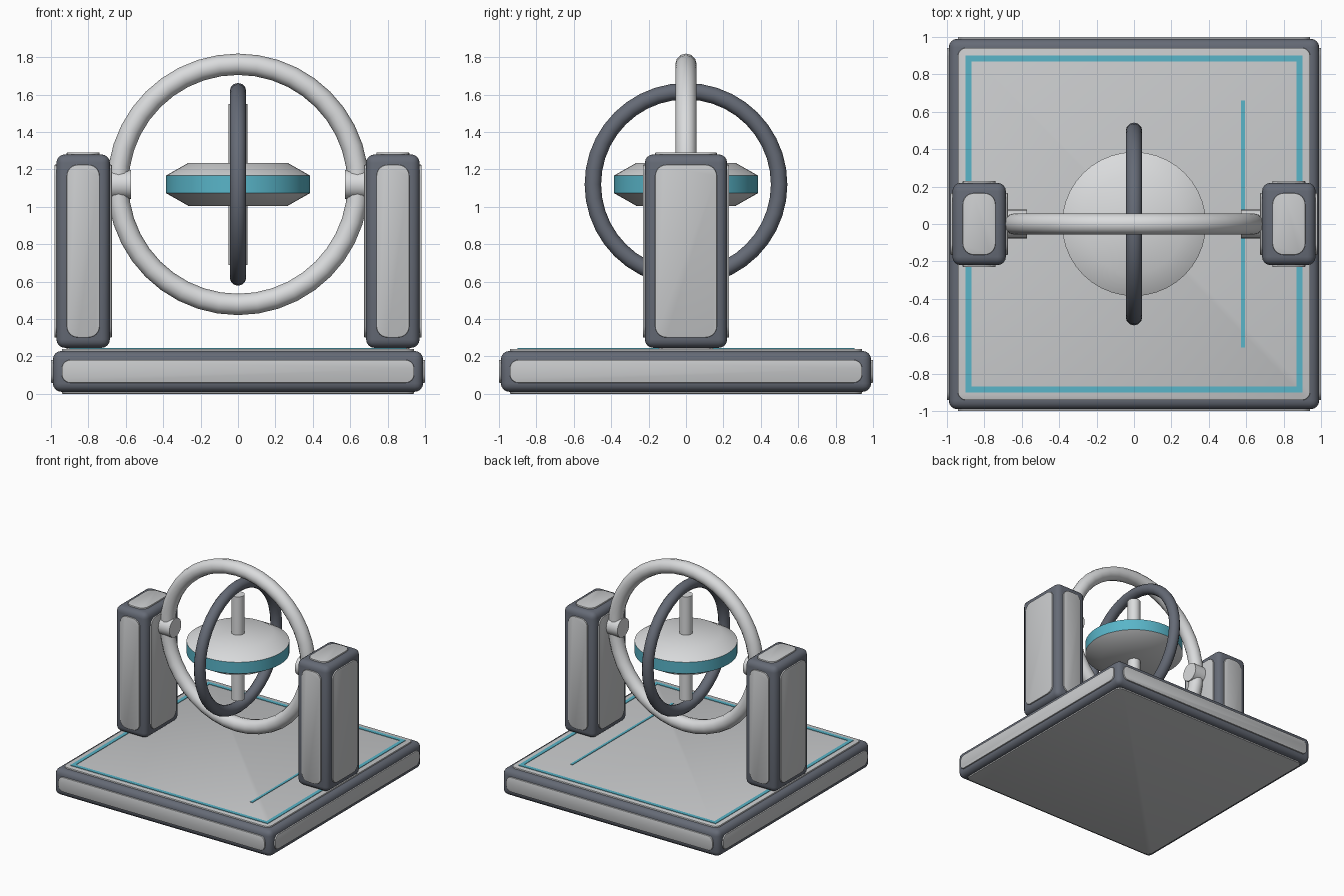
import bpy, bmesh, math
from mathutils import Matrix, Vector

if "Cube" in bpy.data.objects:
    bpy.data.objects.remove(bpy.data.objects["Cube"])


def material(name, rgb):
    m = bpy.data.materials.new(name)
    m.diffuse_color = (*rgb, 1)
    m.use_nodes = True
    m.node_tree.nodes["Principled BSDF"].inputs["Base Color"].default_value = m.diffuse_color
    return m


DARK = material("slate grey", (0.13, 0.145, 0.18))
PANEL = material("panel grey", (0.58, 0.59, 0.60))
PALE = material("pale grey", (0.70, 0.71, 0.72))
TEAL = material("teal", (0.10, 0.46, 0.58))


def finish(bm, name, mats, angle=40):
    bmesh.ops.recalc_face_normals(bm, faces=bm.faces)
    mesh = bpy.data.meshes.new(name)
    bm.to_mesh(mesh)
    bm.free()
    ob = bpy.data.objects.new(name, mesh)
    bpy.context.collection.objects.link(ob)
    for m in mats:
        mesh.materials.append(m)
    bpy.ops.object.select_all(action='DESELECT')
    ob.select_set(True)
    bpy.context.view_layer.objects.active = ob
    bpy.ops.object.shade_smooth_by_angle(angle=math.radians(angle))
    return ob


def box_bm(center, size):
    bm = bmesh.new()
    bmesh.ops.create_cube(bm, size=1, matrix=Matrix.Translation(center) @ Matrix.Diagonal((*size, 1)))
    return bm


def box(name, center, size, mat, bevel=0.0):
    bm = box_bm(center, size)
    if bevel:
        bmesh.ops.bevel(bm, geom=bm.edges[:], offset=bevel, segments=4, profile=0.5, affect='EDGES')
    return finish(bm, name, [mat])


def panel(name, center, size, axis, radius, mat):
    """Thin plate with rounded corners, facing along the given axis."""
    bm = box_bm(center, size)
    along = [e for e in bm.edges
             if abs((e.verts[0].co - e.verts[1].co).normalized()[axis]) > 0.9]
    bmesh.ops.bevel(bm, geom=along, offset=radius, segments=6, profile=0.5, affect='EDGES')
    rims = [e for e in bm.edges
            if abs(e.verts[0].co[axis] - e.verts[1].co[axis]) < 1e-5]
    bmesh.ops.bevel(bm, geom=rims, offset=0.005, segments=2, profile=0.5, affect='EDGES')
    return finish(bm, name, [mat])


def panelled_block(name, center, size, bevel, inset, radius):
    """Dark rounded block with a raised light panel on all six faces."""
    box(name + "_body", center, size, DARK, bevel)
    for axis in range(3):
        for sign in (-1, 1):
            c = Vector(center)
            c[axis] += sign * size[axis] / 2
            dims = [s - 2 * inset for s in size]
            dims[axis] = 0.022
            r = min(radius, 0.45 * min(d for i, d in enumerate(dims) if i != axis))
            panel(f"{name}_panel_{axis}_{'low' if sign < 0 else 'high'}", c, dims, axis, r, PANEL)


def torus(name, center, major, minor, axis, mat, seg=40, sides=12):
    """Ring made by spinning a circular section."""
    bm = bmesh.new()
    rows = []
    for i in range(seg):
        a = math.tau * i / seg
        row = []
        for j in range(sides):
            b = math.tau * j / sides
            r, h = major + minor * math.cos(b), minor * math.sin(b)
            u, v = r * math.cos(a), r * math.sin(a)
            offset = Vector((u, h, v)) if axis == 'Y' else Vector((h, u, v))
            row.append(bm.verts.new(Vector(center) + offset))
        rows.append(row)
    for i in range(seg):
        p, q = rows[i], rows[(i + 1) % seg]
        for j in range(sides):
            k = (j + 1) % sides
            bm.faces.new((p[j], p[k], q[k], q[j]))
    return finish(bm, name, [mat], 60)


def cylinder(name, center, radius, depth, axis, mat, seg=24):
    rot = Matrix.Rotation(math.pi / 2, 4, 'Y') if axis == 'X' else Matrix()
    bm = bmesh.new()
    bmesh.ops.create_cone(bm, cap_ends=True, segments=seg, radius1=radius, radius2=radius,
                          depth=depth, matrix=Matrix.Translation(center) @ rot)
    return finish(bm, name, [mat])


# Base plate
panelled_block("base", (0, 0, 0.12), (1.98, 1.98, 0.218), 0.045, 0.048, 0.045)

# Teal border frame and side line inlaid on the base
for s in (-1, 1):
    tag = "low" if s < 0 else "high"
    box(f"border_strip_x_{tag}", (s * 0.885, 0, 0.24), (0.03, 1.80, 0.008), TEAL)
    box(f"border_strip_y_{tag}", (0, s * 0.885, 0.24), (1.74, 0.03, 0.008), TEAL)
box("base_line", (0.583, 0, 0.24), (0.02, 1.32, 0.008), TEAL)

# Towers and the pivots that hold the outer ring
CZ = 1.12
for s, side in ((-1, "left"), (1, "right")):
    panelled_block(f"{side}_tower", (s * 0.828, 0, 0.763), (0.286, 0.44, 1.034), 0.045, 0.055, 0.06)
    cylinder(f"{side}_pivot", (s * 0.628, 0, CZ), 0.077, 0.112, 'X', PALE)

# Gimbal rings
torus("outer_ring", (0, 0, CZ), 0.642, 0.057, 'Y', PALE)
torus("inner_ring", (0, 0, CZ), 0.498, 0.044, 'X', DARK)

# Spin axle
cylinder("axle", (0, 0, CZ), 0.05, 0.86, 'Z', PALE)

# Rotor disc, lathed from a profile, with a teal rim
bm = bmesh.new()
profile = ((0.265, -0.115), (0.385, -0.047), (0.385, 0.047), (0.265, 0.115))
N = 40
loops = [[bm.verts.new((r * math.cos(math.tau * i / N), r * math.sin(math.tau * i / N), CZ + h))
          for i in range(N)] for r, h in profile]
for k in range(3):
    for i in range(N):
        j = (i + 1) % N
        f = bm.faces.new((loops[k][i], loops[k][j], loops[k + 1][j], loops[k + 1][i]))
        f.material_index = 1 if k == 1 else 0
bm.faces.new(loops[0][::-1])
bm.faces.new(loops[3])
finish(bm, "rotor", [PALE, TEAL])
